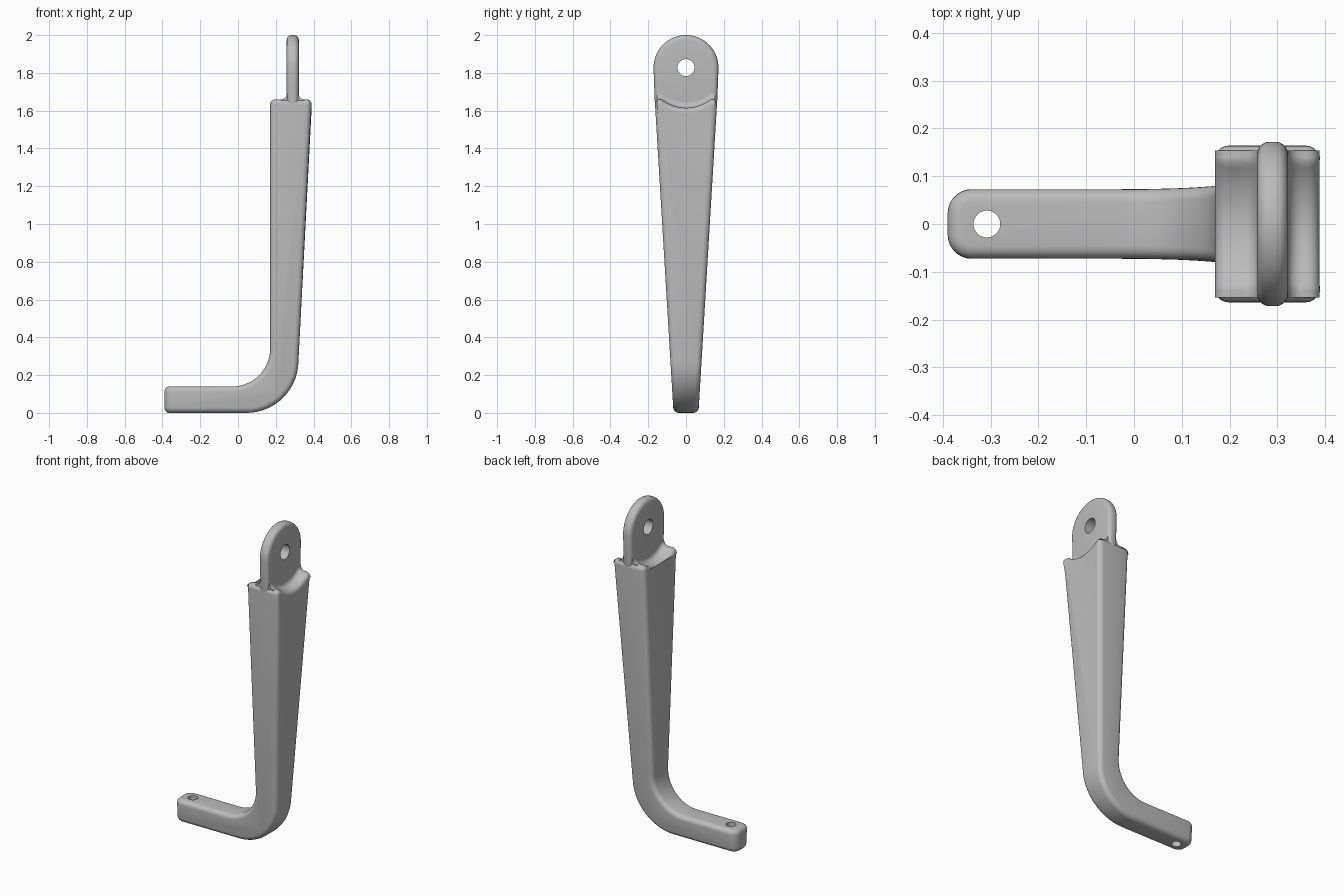
import bpy, bmesh
from math import sin, cos, pi, sqrt

cube = bpy.data.objects.get("Cube")
if cube:
    bpy.data.objects.remove(cube, do_unlink=True)

GREY = (0.5, 0.5, 0.5, 1)
metal = bpy.data.materials.new("plain grey")
metal.use_nodes = True
metal.diffuse_color = GREY
metal.node_tree.nodes["Principled BSDF"].inputs["Base Color"].default_value = GREY

TOP, PIVOT, TANG_X = 1.66, 1.828, 0.29


def arc(cx, cy, r, a0, a1, n=14):
    steps = [a0 + (a1 - a0) * i / n for i in range(n + 1)]
    return [(cx + r * cos(a), cy + r * sin(a)) for a in steps]


def half_width(z):
    return 0.066 + 0.06 * z


def scoop(y):
    return min(TOP, PIVOT - sqrt(0.213 ** 2 - y * y))


def prism(bm, points, direction):
    face = bm.faces.new([bm.verts.new(p) for p in points])
    new = bmesh.ops.extrude_face_region(bm, geom=[face])["geom"]
    bmesh.ops.translate(bm, vec=direction, verts=[v for v in new if isinstance(v, bmesh.types.BMVert)])
    bmesh.ops.recalc_face_normals(bm, faces=bm.faces)


def round_edges(bm, edges, radius, segments=5):
    bmesh.ops.bevel(bm, geom=edges, offset=radius, segments=segments, profile=0.5,
                    affect='EDGES', clamp_overlap=False)
    bm.normal_update()


def sharp_edges(bm):
    bm.normal_update()
    return [e for e in bm.edges if e.calc_face_angle(0) > 0.9]


def select_only(obj):
    bpy.ops.object.select_all(action='DESELECT')
    obj.select_set(True)
    bpy.context.view_layer.objects.active = obj


def finish(bm, name):
    bmesh.ops.recalc_face_normals(bm, faces=bm.faces)
    mesh = bpy.data.meshes.new(name)
    bm.to_mesh(mesh)
    bm.free()
    obj = bpy.data.objects.new(name, mesh)
    bpy.context.collection.objects.link(obj)
    mesh.materials.append(metal)
    select_only(obj)
    return obj


def drill(obj, location, radius, rotation):
    bpy.ops.mesh.primitive_cylinder_add(vertices=40, radius=radius, depth=0.5,
                                        location=location, rotation=rotation)
    cutter = bpy.context.object
    cutter.hide_render = True
    cutter.data.materials.append(metal)
    select_only(obj)
    mod = obj.modifiers.new("hole", 'BOOLEAN')
    mod.operation, mod.solver, mod.object = 'DIFFERENCE', 'EXACT', cutter
    bpy.ops.object.modifier_apply(modifier=mod.name)
    bpy.data.objects.remove(cutter, do_unlink=True)


def smooth(obj):
    select_only(obj)
    bpy.ops.object.shade_smooth_by_angle(angle=0.7)


# Bent arm: L-shaped side outline, widening with height
outline = [(-0.39, 0), *arc(0.045, 0.275, 0.275, -pi / 2, 0), (0.39, TOP), (0.17, TOP),
           *arc(-0.03, 0.34, 0.2, 0, -pi / 2), (-0.39, 0.14)]
bm = bmesh.new()
prism(bm, [(x, -1, z) for x, z in outline], (0, 2, 0))
for v in bm.verts:
    v.co.y *= half_width(v.co.z)

# Concave saddle across the top of the arm
rims = [e for e in bm.edges if all(v.co.z > TOP - 0.01 for v in e.verts)
        and abs(e.verts[0].co.y - e.verts[1].co.y) > 0.1]
bmesh.ops.subdivide_edges(bm, edges=rims, cuts=27, use_grid_fill=True)
for v in bm.verts:
    if v.co.z > TOP - 0.01:
        v.co.z = scoop(v.co.y)

# Wide rounding on the foot corners, finer rounding everywhere else
foot = [e for e in bm.edges if all(v.co.x < -0.38 for v in e.verts)
        and abs(e.verts[0].co.z - e.verts[1].co.z) > 0.1]
round_edges(bm, foot, 0.05, 7)
round_edges(bm, sharp_edges(bm), 0.028)
arm = finish(bm, "bent_arm")
drill(arm, (-0.308, 0, 0.07), 0.028, (0, 0, 0))
smooth(arm)

# Upright tang with a round head and a pivot hole
bm = bmesh.new()
head = [(-0.155, 1.56), (0.155, 1.56), (0.166, TOP), *arc(0, PIVOT, 0.172, 0, pi, 36), (-0.166, TOP)]
prism(bm, [(TANG_X - 0.032, y, z) for y, z in head], (0.064, 0, 0))
round_edges(bm, sharp_edges(bm), 0.025)
tang = finish(bm, "pivot_tang")
drill(tang, (TANG_X, 0, PIVOT), 0.045, (0, pi / 2, 0))
smooth(tang)

# Concave fillets blending the tang into the saddle
R = 0.03
section = [(-0.01, -0.01), (-0.01, R), *arc(R, R, R, pi, 1.5 * pi, 8), (R, -0.01)]
for side, name in ((1, "left_fillet"), (-1, "right_fillet")):
    bm = bmesh.new()
    rings = []
    for i in range(33):
        y = -0.154 + 0.308 * i / 32
        rings.append([bm.verts.new((TANG_X + side * (0.032 + dx), y, scoop(y) + dz)) for dx, dz in section])
    for a, b in zip(rings, rings[1:]):
        for j in range(len(section)):
            k = (j + 1) % len(section)
            bm.faces.new((a[j], a[k], b[k], b[j]))
    bm.faces.new(rings[0])
    bm.faces.new(rings[-1])
    smooth(finish(bm, name))
